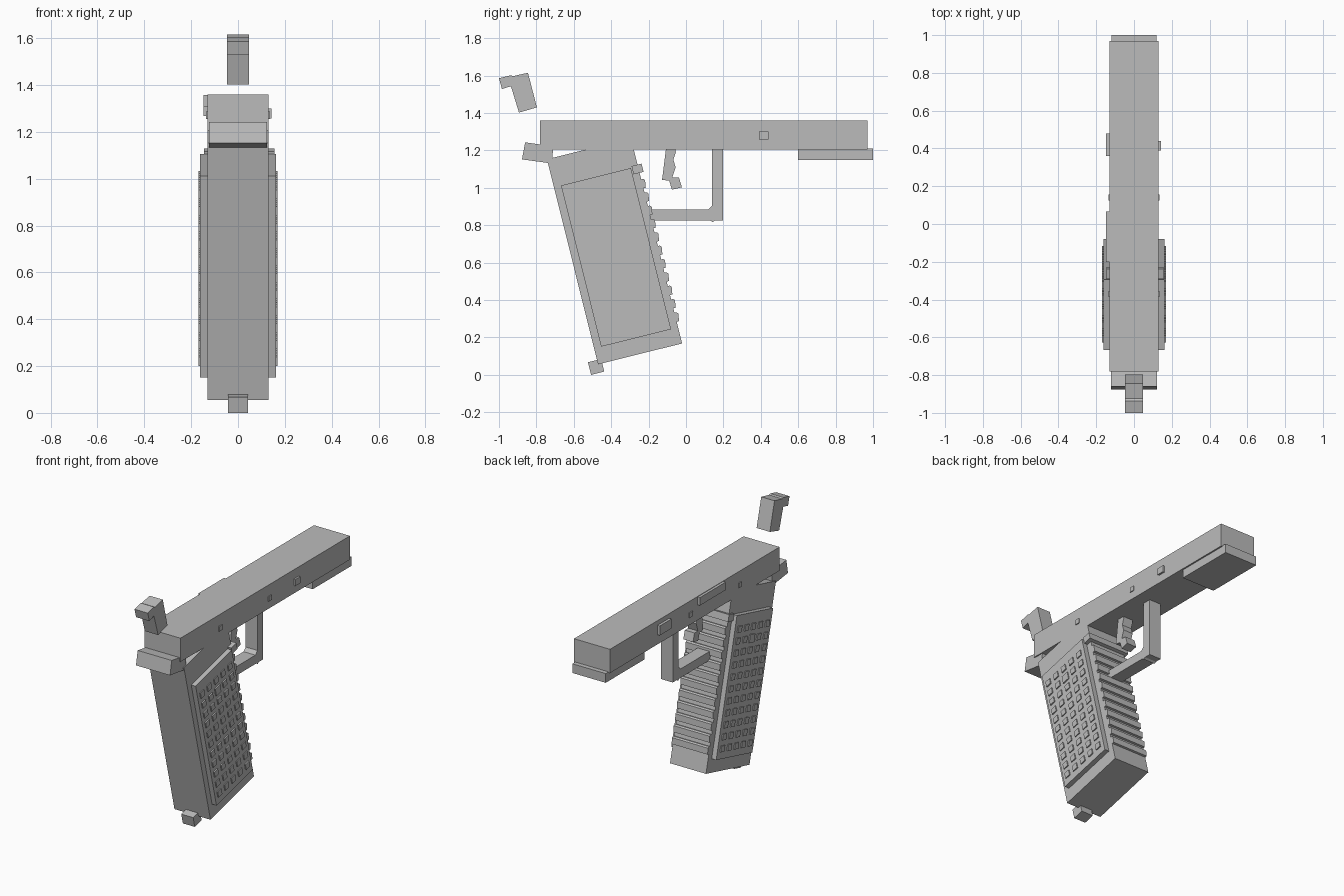
import bpy, bmesh, math

steel = bpy.data.materials.new("mid grey")
steel.diffuse_color = (0.5, 0.5, 0.5, 1)


def prisms(name, profiles):
    """Extrude each (y, z) profile from x0 to x1, all into one object."""
    bm = bmesh.new()
    for pts, x0, x1 in profiles:
        face = bm.faces.new([bm.verts.new((x0, y, z)) for y, z in pts])
        ext = bmesh.ops.extrude_face_region(bm, geom=[face])
        for v in ext["geom"]:
            if isinstance(v, bmesh.types.BMVert):
                v.co.x = x1
    bmesh.ops.recalc_face_normals(bm, faces=bm.faces)
    mesh = bpy.data.meshes.new(name)
    bm.to_mesh(mesh)
    bm.free()
    mesh.materials.append(steel)
    ob = bpy.data.objects.new(name, mesh)
    bpy.context.collection.objects.link(ob)
    return ob


def rect(a, b, c, d):
    return [(a, c), (b, c), (b, d), (a, d)]


# Slanted grip frame: u runs forward, v runs up the grip
TILT = math.radians(14)


def tilted(pts):
    c, s = math.cos(TILT), math.sin(TILT)
    return [(-0.47 + u * c - v * s, 0.056 + u * s + v * c) for u, v in pts]


# Slide, front rail and rear tang
prisms("slide", [(rect(-0.78, 0.97, 1.205, 1.36), -0.13, 0.13)])
prisms("front_rail", [(rect(0.6, 1.0, 1.15, 1.21), -0.12, 0.12)])
prisms("rear_tang", [([(-0.86, 1.243), (-0.877, 1.152), (-0.716, 1.13), (-0.71, 1.222)],
                      -0.123, 0.123)])

# Grip body with side panels
prisms("grip", [(tilted(rect(0, 0.463, 0, 1.13)), -0.13, 0.13)])
prisms("grip_panels", [(tilted(rect(0.039, 0.424, 0.088, 0.976)), s * 0.125, s * 0.162)
                       for s in (-1, 1)])

# Grid of raised studs, one of them larger
studs = []
for s in (-1, 1):
    for col in range(5):
        for row in range(11):
            u, v = 0.083 + col * 0.0735, 0.888 - row * 0.0735
            h = 0.026 if (col, row) == (2, 1) else 0.0195
            studs.append((tilted(rect(u - h, u + h, v - h, v + h)), s * 0.155, s * 0.169))
prisms("grip_studs", studs)

# Finger ridges down the front strap
ridges = []
for i in range(11):
    v = 0.145 + i * 0.0735
    ridges.append((tilted([(0.45, v - 0.025), (0.476, v - 0.025), (0.482, v + 0.015),
                           (0.474, v + 0.024), (0.45, v + 0.024)]), -0.13, 0.13))
prisms("front_ridges", ridges)

# Heel catch and side button
prisms("heel_catch", [(tilted(rect(-0.05, 0.023, -0.045, 0.024)), -0.043, 0.043)])
prisms("side_button", [(tilted(rect(0.43, 0.485, 0.94, 0.985)), -0.145, 0.155)])

# Guard loop and trigger
prisms("trigger_guard", [([(0.14, 1.21), (0.14, 0.905), (0.118, 0.883), (-0.24, 0.883),
                           (-0.24, 0.825), (0.13, 0.825), (0.142, 0.816), (0.155, 0.825),
                           (0.198, 0.825), (0.198, 1.21)], -0.043, 0.043)])
prisms("trigger", [([(-0.107, 1.21), (-0.059, 1.21), (-0.054, 1.19), (-0.068, 1.15),
                     (-0.055, 1.11), (-0.073, 1.056), (-0.038, 1.056), (-0.022, 1.003),
                     (-0.075, 0.99), (-0.09, 1.038), (-0.128, 1.043)], -0.035, 0.035)])

# Hammer floating behind the slide
prisms("hammer", [([(-1.0, 1.586), (-0.936, 1.602), (-0.925, 1.597), (-0.845, 1.615),
                    (-0.797, 1.43), (-0.893, 1.402), (-0.936, 1.543), (-0.984, 1.528)],
                   -0.048, 0.048)])

# Side fittings: pins on both sides, catch plate, lever and stop
prisms("pins", [(rect(y - 0.016, y + 0.016, 1.255, 1.287), -0.136, 0.136)
                for y in (0.14, -0.37)])
prisms("stop_pin", [(rect(0.39, 0.44, 1.257, 1.3), 0.12, 0.142)])
prisms("catch_plate", [(rect(0.36, 0.48, 1.268, 1.33), -0.147, -0.12)])
prisms("slide_lever", [(rect(-0.2, 0.065, 1.305, 1.357), -0.147, -0.12)])
